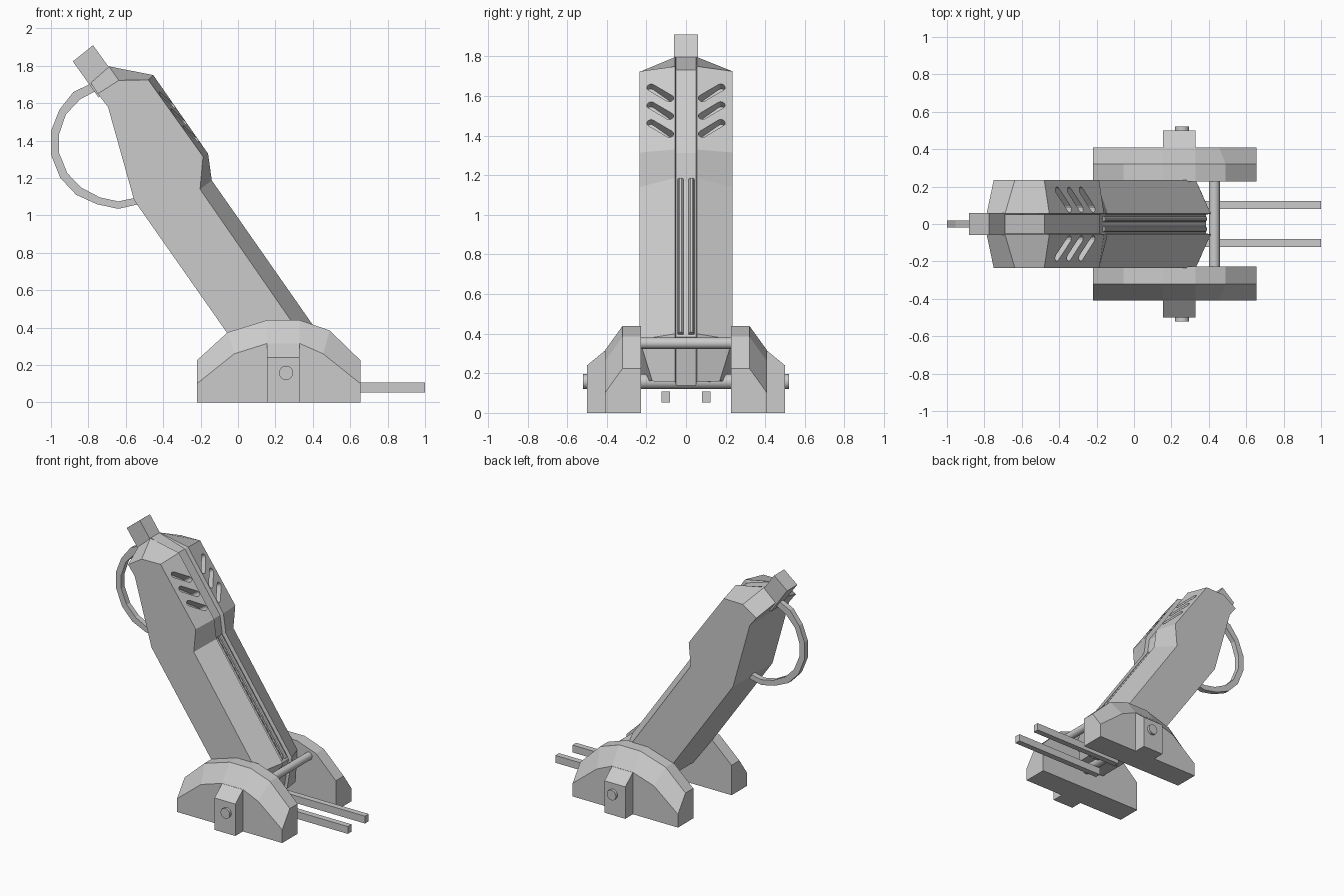
import bpy, bmesh, math
from mathutils import Vector

if "Cube" in bpy.data.objects:
    bpy.data.objects.remove(bpy.data.objects["Cube"])

TILT = math.radians(35)
C, S = math.cos(TILT), math.sin(TILT)


def leaning(u, w, y):
    """Point on the tilted body: u along its axis, w out of its front."""
    return Vector((-S * u + C * w, y, C * u + S * w))


def finish(name, bm, smooth=False):
    bmesh.ops.recalc_face_normals(bm, faces=bm.faces)
    me = bpy.data.meshes.new(name)
    bm.to_mesh(me)
    bm.free()
    ob = bpy.data.objects.new(name, me)
    bpy.context.collection.objects.link(ob)
    if smooth:
        bpy.context.view_layer.objects.active = ob
        ob.select_set(True)
        bpy.ops.object.shade_smooth_by_angle(angle=math.radians(35))
        ob.select_set(False)
    return ob


def loft(bm, sections, split=None):
    """Skin between closed sections with equal point counts, then cap both ends."""
    rings = [[bm.verts.new(p) for p in s] for s in sections]
    n = len(rings[0])
    for a, b in zip(rings, rings[1:]):
        for i in range(n):
            j = (i + 1) % n
            bm.faces.new((a[i], a[j], b[j], b[i]))
    for r in (rings[0], rings[-1]):
        f = bm.faces.new(r)
        if split:
            bmesh.utils.face_split(f, r[split[0]], r[split[1]])


def at_y(profile, y):
    return [Vector((x, y, z)) for x, z in profile]


def slab(name, profile, y0, y1):
    bm = bmesh.new()
    loft(bm, [at_y(profile, y0), at_y(profile, y1)])
    return finish(name, bm)


def rod(name, p, q, r, sides=16):
    p, q = Vector(p), Vector(q)
    rot = (q - p).to_track_quat('Z', 'Y')
    ring = [rot @ Vector((r * math.cos(2 * math.pi * i / sides),
                          r * math.sin(2 * math.pi * i / sides), 0)) for i in range(sides)]
    bm = bmesh.new()
    loft(bm, [[p + v for v in ring], [q + v for v in ring]])
    return finish(name, bm, True)


# Main body: side outline, raised front ridge and a recessed centre channel
outer = [(-.48, 1.725), (-.187, 1.315), (-.203, 1.14), (.33, .37), (.36, .16), (.10, .16),
         (-.05, .36), (-.555, 1.08), (-.695, 1.58), (-.75, 1.65), (-.637, 1.722)]
ridge = [(-.453, 1.75), (-.16, 1.33), (-.14, 1.187), (.41, .40), (.37, .155), (.10, .16),
         (-.05, .36), (-.555, 1.08), (-.695, 1.58), (-.788, 1.71), (-.69, 1.797)]
channel = [(x - .03 * C, z - .03 * S) if i < 5 else (x, z) for i, (x, z) in enumerate(ridge)]


def side(s):
    pts = at_y(outer, s * .235)
    pts[4].y = s * .17
    return pts


bm = bmesh.new()
loft(bm, [side(-1), at_y(ridge, -.055), at_y(channel, -.05),
          at_y(channel, .05), at_y(ridge, .055), side(1)], split=(3, 5))
body = finish("main_body", bm)

# Slanted vent slots cut into the upper front
bm = bmesh.new()
for s in (-1, 1):
    for u in (1.541, 1.431, 1.321):
        d = Vector((.048, .041))
        ang = math.atan2(d.y, d.x)
        outline = []
        for end in (1, -1):
            for k in range(7):
                a = ang + (0 if end > 0 else math.pi) - math.pi / 2 + k * math.pi / 6
                outline.append((.13 + end * d.x + .02 * math.cos(a),
                                u + end * d.y + .02 * math.sin(a)))
        loft(bm, [[leaning(v, w, s * y) for y, v in outline] for w in (.565, .75)])
cutter = finish("vent_cutter", bm)
cutter.hide_render = True
mod = body.modifiers.new("vents", 'BOOLEAN')
mod.operation = 'DIFFERENCE'
mod.solver = 'EXACT'
mod.object = cutter
bpy.context.view_layer.objects.active = body
bpy.ops.object.modifier_apply(modifier=mod.name)
bpy.data.objects.remove(cutter)

# Twin guide rails in the channel
for s in (-1, 1):
    rod("guide_rail", leaning(.11, .54, s * .027), leaning(1.06, .54, s * .027), .015, 10)

# Top block
slab("top_block", [(-.883, 1.823), (-.775, 1.91), (-.635, 1.715), (-.745, 1.63)], -.06, .06)

# Rear loop handle
loop_out = [(-.70, 1.74), (-.785, 1.705), (-.88, 1.66), (-.955, 1.565), (-1, 1.45), (-1, 1.325),
            (-.95, 1.2), (-.865, 1.11), (-.755, 1.06), (-.64, 1.035), (-.53, 1.06)]
loop_in = [(-.70, 1.69), (-.77, 1.66), (-.845, 1.62), (-.92, 1.54), (-.957, 1.433), (-.957, 1.335),
           (-.912, 1.225), (-.84, 1.15), (-.738, 1.096), (-.64, 1.075), (-.52, 1.10)]
bm = bmesh.new()
loft(bm, [[Vector((p[0], y, p[1])) for p, y in ((o, -.02), (o, .02), (i, .02), (i, -.02))]
          for o, i in zip(loop_out, loop_in)])
finish("loop_handle", bm)

# Side foot covers with hub blocks, and fork prongs
big = [(-.22, 0), (-.22, .225), (-.055, .375), (.155, .44),
       (.33, .44), (.49, .385), (.655, .225), (.655, 0)]
small = [(-.22, 0), (-.22, .10), (-.02, .26), (.155, .315),
         (.33, .315), (.455, .26), (.655, .10), (.655, 0)]
for s in (-1, 1):
    bm = bmesh.new()
    loft(bm, [at_y(big, s * .227), at_y(big, s * .32), at_y(small, s * .41)])
    finish("foot_cover", bm)
    bm = bmesh.new()
    loft(bm, [[Vector((x, s * y, z)) for y, z in ((.40, 0), (.40, .322), (.50, .24), (.50, 0))]
              for x in (.155, .328)])
    finish("hub_block", bm)
    slab("fork_prong", [(.25, .052), (1, .052), (1, .107), (.25, .107)], s * .08, s * .124)

# Axle and front cross bar
rod("axle", (.257, -.52, .158), (.257, .52, .158), .038)
rod("cross_bar", (.43, -.24, .352), (.43, .24, .352), .029)
